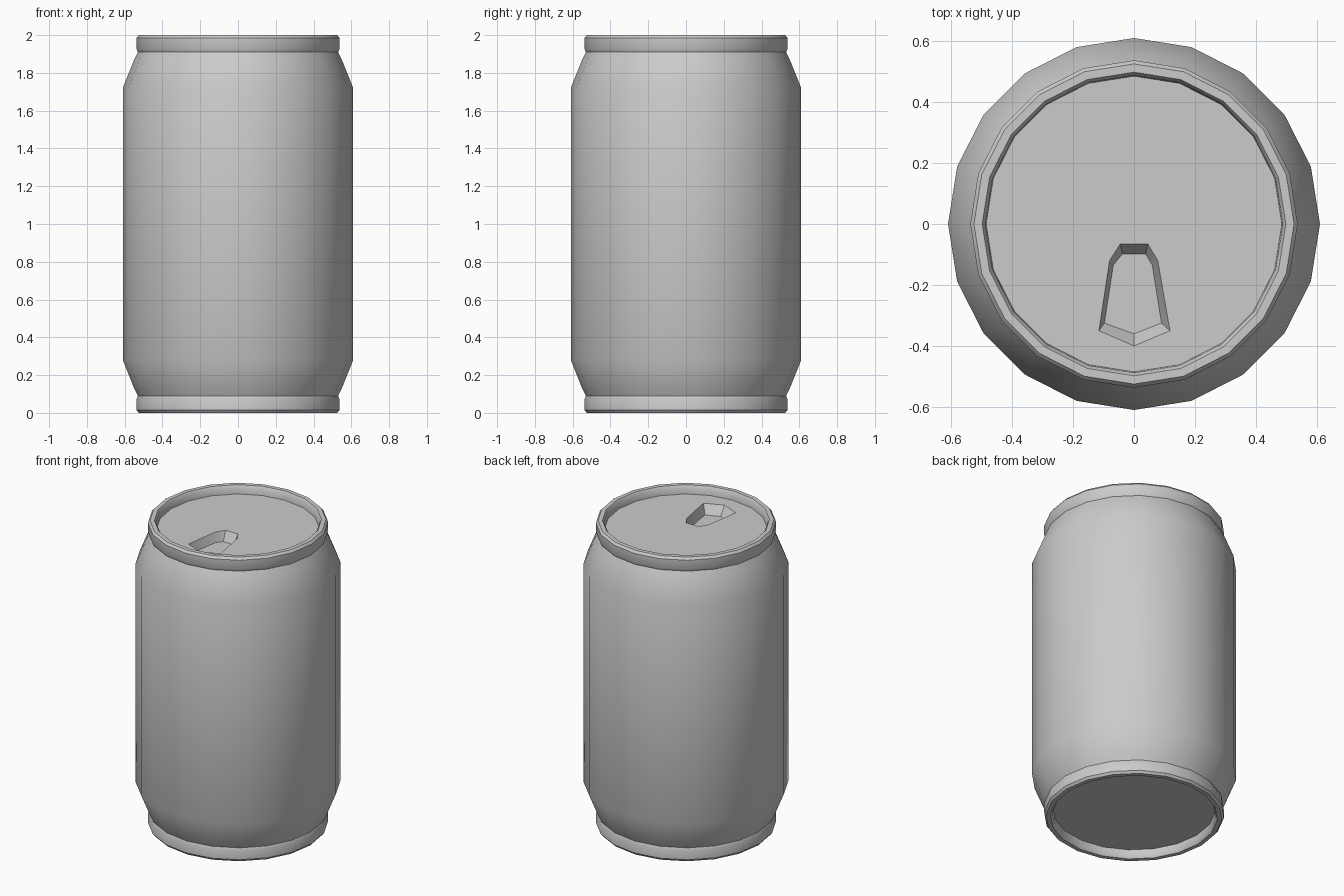
import bpy, bmesh, math

if "Cube" in bpy.data.objects:
    bpy.data.objects.remove(bpy.data.objects["Cube"])

SIDES = 20
bm = bmesh.new()


def ring(r, z):
    return [bm.verts.new((r * math.cos(2 * math.pi * i / SIDES),
                          r * math.sin(2 * math.pi * i / SIDES), z)) for i in range(SIDES)]


def bridge(a, b):
    n = len(a)
    for i in range(n):
        j = (i + 1) % n
        bm.faces.new((a[i], a[j], b[j], b[i]))


def loop_edges(loop):
    return [bm.edges.get((a, b)) or bm.edges.new((a, b))
            for a, b in zip(loop, loop[1:] + loop[:1])]


# Half profile from the middle of the wall up over the rim to the lid; mirrored for the base
half = [(0.61, 1.72), (0.55, 1.87), (0.53, 1.91), (0.537, 1.925), (0.537, 1.985),
        (0.525, 2.0), (0.498, 2.0), (0.488, 1.985), (0.485, 1.945)]
profile = [(r, 2.0 - z) for r, z in reversed(half)] + half
rings = [ring(r, z) for r, z in profile]
for lower, upper in zip(rings, rings[1:]):
    bridge(lower, upper)

# Recessed base panel
bm.faces.new(rings[0])

# Drinking opening: sunken pocket with sloped walls
outer = [(-0.045, -0.065), (-0.08, -0.12), (-0.115, -0.35), (0, -0.40),
         (0.118, -0.35), (0.078, -0.12), (0.045, -0.065)]
inner = [(-0.038, -0.098), (-0.068, -0.135), (-0.097, -0.325), (0, -0.36),
         (0.09, -0.325), (0.06, -0.135), (0.038, -0.098)]
mouth = [bm.verts.new((x, y, 1.945)) for x, y in outer]
floor = [bm.verts.new((x, y, 1.885)) for x, y in inner]
bridge(mouth, floor)
bm.faces.new(floor)

# Lid panel around the opening
bmesh.ops.triangle_fill(bm, use_beauty=True, use_dissolve=False, normal=(0, 0, 1),
                        edges=loop_edges(rings[-1]) + loop_edges(mouth))
bmesh.ops.recalc_face_normals(bm, faces=bm.faces[:])

mesh = bpy.data.meshes.new("drink_can")
bm.to_mesh(mesh)
bm.free()
can = bpy.data.objects.new("drink_can", mesh)
bpy.context.collection.objects.link(can)
bpy.context.view_layer.objects.active = can
can.select_set(True)
bpy.ops.object.shade_smooth_by_angle(angle=math.radians(30))
